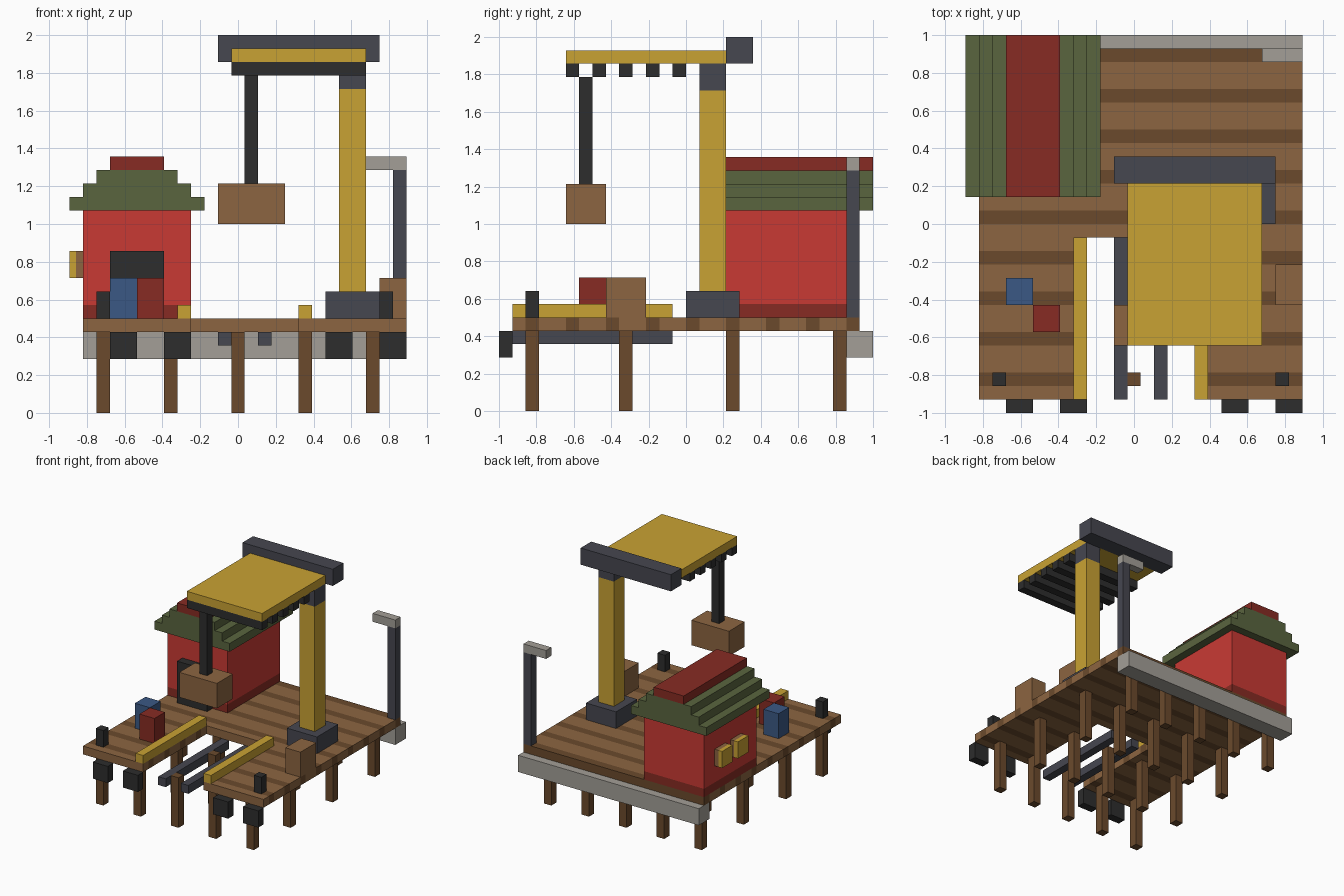
import bpy
import bmesh
from mathutils import Matrix, Vector

if "Cube" in bpy.data.objects:
    bpy.data.objects.remove(bpy.data.objects["Cube"])

U = 1 / 14                       # one block of the model
ORIGIN = Vector((12.5, 14, 0))   # block coordinates of the centre


def material(name, hex_code):
    def linear(c):
        return c / 12.92 if c <= 0.04045 else ((c + 0.055) / 1.055) ** 2.4
    rgb = [linear(int(hex_code[i:i + 2], 16) / 255) for i in (0, 2, 4)]
    m = bpy.data.materials.new(name)
    m.diffuse_color = (*rgb, 1)
    m.use_nodes = True
    m.node_tree.nodes["Principled BSDF"].inputs["Base Color"].default_value = m.diffuse_color
    return m


wood = material("light_wood", "8c6541")
dark_wood = material("dark_wood", "6b4a2c")
slate = material("slate", "464750")
stone = material("pale_stone", "a39f97")
yellow = material("yellow", "c9a233")
red = material("red", "c93a34")
dark_red = material("dark_red", "872b23")
green = material("roof_green", "5a653f")
blue = material("blue", "3b5985")
black = material("black", "2d2d2d")


def part(name, mat, *boxes):
    """One object from boxes given as (x0, x1, y0, y1, z0, z1) in blocks."""
    bm = bmesh.new()
    for x0, x1, y0, y1, z0, z1 in boxes:
        lo, hi = Vector((x0, y0, z0)), Vector((x1, y1, z1))
        centre = ((lo + hi) / 2 - ORIGIN) * U
        size = (hi - lo) * U
        bmesh.ops.create_cube(
            bm, size=1, matrix=Matrix.Translation(centre) @ Matrix.Diagonal((*size, 1)))
    mesh = bpy.data.meshes.new(name)
    bm.to_mesh(mesh)
    bm.free()
    mesh.materials.append(mat)
    obj = bpy.data.objects.new(name, mesh)
    bpy.context.collection.objects.link(obj)
    return obj


# Deck planks, split around the boat slip at the front
light, dark = [], []
for y in range(1, 27):
    spans = [(1, 9), (17, 25)] if y < 13 else [(1, 25)]
    row = dark if y % 3 == 2 else light
    row += [(a, b, y, y + 1, 6, 7) for a, b in spans]
part("light_planks", wood, *light)
part("dark_planks", dark_wood, *dark)

# Support piles, quay wall and front fenders
part("piles", dark_wood, *[(x, x + 1, y, y + 1, 0, 6)
                           for x in (2, 7, 12, 17, 22) for y in (2, 9, 17, 25)])
part("quay_wall", stone, (1, 25, 26, 28, 4, 6))
part("fenders", black, *[(x, x + 2, 0, 1, 4, 6) for x in (3, 7, 19, 23)])

# Slip rails, yellow curbs and bollards
part("slip_rails", slate, *[(x, x + 1, 1, 13, 5, 6) for x in (11, 14)])
part("slip_curbs", yellow, *[(x, x + 1, 1, 13, 7, 8) for x in (8, 17)])
part("bollards", black, *[(x, x + 1, 2, 3, 7, 9) for x in (2, 23)])

# Cargo on the deck
part("blue_barrel", blue, (3, 5, 8, 10, 7, 10))
part("red_barrel", dark_red, (5, 7, 6, 8, 7, 10))
part("deck_crate", wood, (23, 25, 8, 11, 7, 10))

# Boat house
part("house_base", dark_red, (1, 9, 17, 27, 7, 8))
part("house_walls", red, (1, 9, 17, 27, 8, 15))
part("house_door", black, (3, 7, 16, 17, 7, 12))
part("window_frames", wood, *[(0.5, 1, y, y + 2, 10, 12) for y in (20, 23)])
part("window_panes", yellow, *[(0, 0.5, y, y + 2, 10, 12) for y in (20, 23)])
part("roof", green, *[(i, 10 - i, 16, 28, 15 + i, 16 + i) for i in range(3)])
part("roof_ridge", dark_red, (3, 7, 16, 28, 18, 19))

# Crane
part("crane_base", slate, (19, 23, 14, 18, 7, 9))
part("crane_column", yellow, (20, 22, 15, 17, 9, 24))
part("crane_collar", slate, (20, 22, 15, 17, 24, 26))
part("crane_boom", yellow, (12, 22, 5, 17, 26, 27))
part("boom_slats", black, *[(12, 22, y, y + 1, 25, 26) for y in range(5, 14, 2)])
part("counterweight", slate, (11, 23, 17, 19, 26, 28))
part("crane_cable", black, (13, 14, 6, 7, 17, 25))
part("hanging_crate", wood, (11, 16, 5, 8, 14, 17))

# Lamp post at the back corner
part("lamp_post", slate, (24, 25, 26, 27, 7, 18))
part("lamp_arm", stone, (22, 25, 26, 27, 18, 19))
